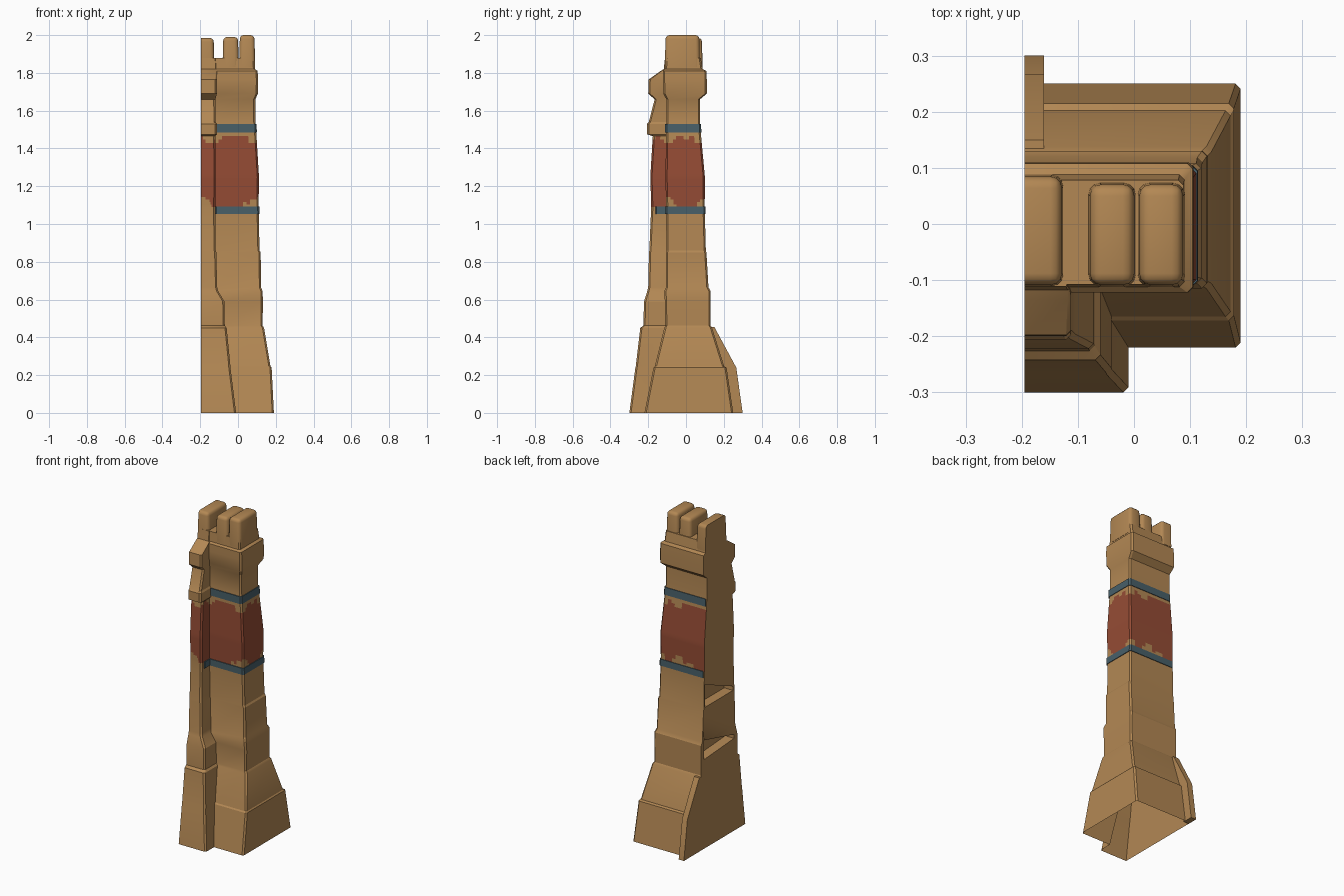
import bpy, bmesh
from mathutils import Vector

if "Cube" in bpy.data.objects:
    bpy.data.objects.remove(bpy.data.objects["Cube"])

XL = -0.195  # flat cut side of the tower


def material(name, rgb):
    m = bpy.data.materials.new(name)
    m.diffuse_color = (*rgb, 1)
    m.use_nodes = True
    m.node_tree.nodes["Principled BSDF"].inputs["Base Color"].default_value = m.diffuse_color
    return m


SAND = material("sandstone", (0.45, 0.245, 0.088))
RED = material("red_paint", (0.30, 0.072, 0.035))
BLUE = material("blue_trim", (0.065, 0.115, 0.14))


def finish(bm, name, mats, angle=0.5):
    bmesh.ops.recalc_face_normals(bm, faces=bm.faces)
    me = bpy.data.meshes.new(name)
    bm.to_mesh(me)
    bm.free()
    ob = bpy.data.objects.new(name, me)
    bpy.context.collection.objects.link(ob)
    for m in mats:
        me.materials.append(m)
    bpy.ops.object.select_all(action='DESELECT')
    bpy.context.view_layer.objects.active = ob
    ob.select_set(True)
    bpy.ops.object.shade_smooth_by_angle(angle=angle)
    return ob


def loft(rings, xl=XL):
    """Stack L-shaped outlines: z, right x, back y, buttress x, wall front y, buttress front y."""
    bm = bmesh.new()
    prev = None
    for z, xr, yb, xs, yf, yp in rings:
        c = 0.009
        d = min(c, (yf - yp) / 2)
        pts = [(xl, yp), (xs - d, yp), (xs, yp + d), (xs, yf), (xr - c, yf),
               (xr, yf + c), (xr, yb - c), (xr - c, yb), (xl, yb)]
        cur = [bm.verts.new((x, y, z)) for x, y in pts]
        if prev:
            for i in range(9):
                j = (i + 1) % 9
                bm.faces.new((prev[i], prev[j], cur[j], cur[i]))
        else:
            bm.faces.new(cur[::-1])
        prev = cur
    bm.faces.new(prev)
    return bm


def prism(profile, x0, x1):
    """Extrude a y-z profile along x."""
    bm = bmesh.new()
    a = [bm.verts.new((x0, y, z)) for y, z in profile]
    b = [bm.verts.new((x1, y, z)) for y, z in profile]
    n = len(a)
    bm.faces.new(a)
    bm.faces.new(b[::-1])
    for i in range(n):
        bm.faces.new((a[i], b[i], b[(i + 1) % n], a[(i + 1) % n]))
    return bm


# Tower shell with sloped base, stone courses, ledges and collar
rings = [
    (0.00, .190, .250, -.010, -.220, -.300),
    (0.24, .178, .215, -.040, -.172, -.268),
    (.247, .172, .202, -.040, -.165, -.266),
    (.450, .138, .138, -.060, -.115, -.242),
    (.462, .130, .130, -.070, -.110, -.226),
    (.590, .132, .130, -.072, -.112, -.222),
    (.645, .130, .130, -.105, -.115, -.205),
    (.665, .122, .119, -.110, -.106, -.200),
    (.850, .120, .108, -.115, -.106, -.196),
    (.860, .114, .105, -.118, -.104, -.194),
    (1.05, .110, .100, -.120, -.105, -.186),
    (1.09, .109, .099, -.120, -.105, -.184),
    (1.25, .111, .100, -.118, -.109, -.189),
    (1.465, .098, .080, -.120, -.105, -.176),
    (1.475, .097, .079, -.112, -.105, -.206),
    (1.53, .094, .075, -.112, -.105, -.206),
    (1.54, .092, .074, -.118, -.104, -.197),
    (1.66, .092, .074, -.120, -.104, -.166),
    (1.69, .105, .110, -.112, -.120, -.200),
    (1.765, .106, .110, -.112, -.122, -.198),
    (1.81, .104, .108, -.112, -.122, -.135),
    (1.82, .090, .088, -.115, -.112, -.118),
    (1.88, .088, .078, -.120, -.108, -.111),
]
bm = loft(rings)

# Painted red zone with chipped patches of bare stone
zone = [f for f in bm.faces if 1.09 < f.calc_center_median().z < 1.465
        and all(1.08 < v.co.z < 1.47 for v in f.verts)
        and any(v.co.x > XL + .001 for v in f.verts)]
edges = {e for f in zone for e in f.edges}
bmesh.ops.subdivide_edges(bm, edges=list(edges), cuts=11, use_grid_fill=True)
chips = [(.10, -.105, 1.47, .05), (.11, -.105, 1.09, .05), (.10, .08, 1.47, .045),
         (.11, .10, 1.09, .04), (.0, .085, 1.46, .035), (-.02, .10, 1.10, .04),
         (-.15, -.18, 1.465, .035), (-.19, -.18, 1.09, .05), (.04, -.105, 1.09, .022),
         (-.11, -.105, 1.47, .035), (.10, .0, 1.47, .02), (-.10, .10, 1.09, .03)]
bm.normal_update()
for f in bm.faces:
    p = f.calc_center_median()
    if 1.09 < p.z < 1.465 and p.x > XL + .001 and len(f.verts) == 4:
        bare = any((p - Vector((x, y, z))).length < r for x, y, z, r in chips)
        f.material_index = 0 if bare else 1
tower = finish(bm, "tower_shell", [SAND, RED])

# Broken wedge gaps in the flat side
for i, prof in enumerate([[(.095, .87), (-.18, .87), (-.18, .895), (.095, 1.01)],
                          [(.105, .55), (-.19, .57), (-.19, .595), (.105, .67)]]):
    cut = finish(prism(prof, XL - .02, XL + .06), f"gap_cutter_{i + 1}", [SAND])
    mod = tower.modifiers.new("gap", 'BOOLEAN')
    mod.operation = 'DIFFERENCE'
    mod.object = cut
    bpy.context.view_layer.objects.active = tower
    bpy.ops.object.modifier_apply(modifier=mod.name)
    bpy.data.objects.remove(cut)

# The underside is open
bm = bmesh.new()
bm.from_mesh(tower.data)
low = [f for f in bm.faces if all(v.co.z < 1e-4 for v in f.verts)]
bmesh.ops.delete(bm, geom=low, context='FACES')
bm.to_mesh(tower.data)
bm.free()

# Sloped back rib beside the cut side
finish(prism([(.30, 0), (.266, .24), (.15, .455), (.12, .455), (.19, .24), (.235, 0)],
             XL - .0005, -.16), "back_rib", [SAND])

# Blue trim bands
finish(loft([(1.052, .114, .104, -.115, -.110, -.165),
             (1.092, .113, .103, -.115, -.110, -.165)], -.19), "lower_trim", [BLUE])
finish(loft([(1.485, .100, .082, -.115, -.110, -.150),
             (1.530, .098, .079, -.115, -.110, -.150)], -.19), "upper_trim", [BLUE])

# Rounded merlons, trimmed at the cut side
for i, (x0, x1, y0, y1, top) in enumerate([(-.25, -.125, -.112, .088, 1.985),
                                           (-.082, .004, -.112, .074, 1.99),
                                           (.006, .091, -.112, .074, 2.0)]):
    bm = bmesh.new()
    bmesh.ops.create_cube(bm, size=1)
    for v in bm.verts:
        s = .004 if v.co.z > 0 else 0
        v.co = Vector((x1 - s if v.co.x > 0 else x0 + s,
                       y1 - s if v.co.y > 0 else y0 + s,
                       top if v.co.z > 0 else 1.83))
    bmesh.ops.bevel(bm, geom=[e for e in bm.edges if e.verts[0].co.z + e.verts[1].co.z > 3.7],
                    offset=.02, segments=3, profile=.5, affect='EDGES')
    res = bmesh.ops.bisect_plane(bm, geom=bm.verts[:] + bm.edges[:] + bm.faces[:],
                                 plane_co=(XL, 0, 0), plane_no=(-1, 0, 0), clear_outer=True)
    bmesh.ops.holes_fill(bm, edges=[e for e in bm.edges if e.is_boundary], sides=0)
    finish(bm, f"merlon_{i + 1}", [SAND], 0.7)
